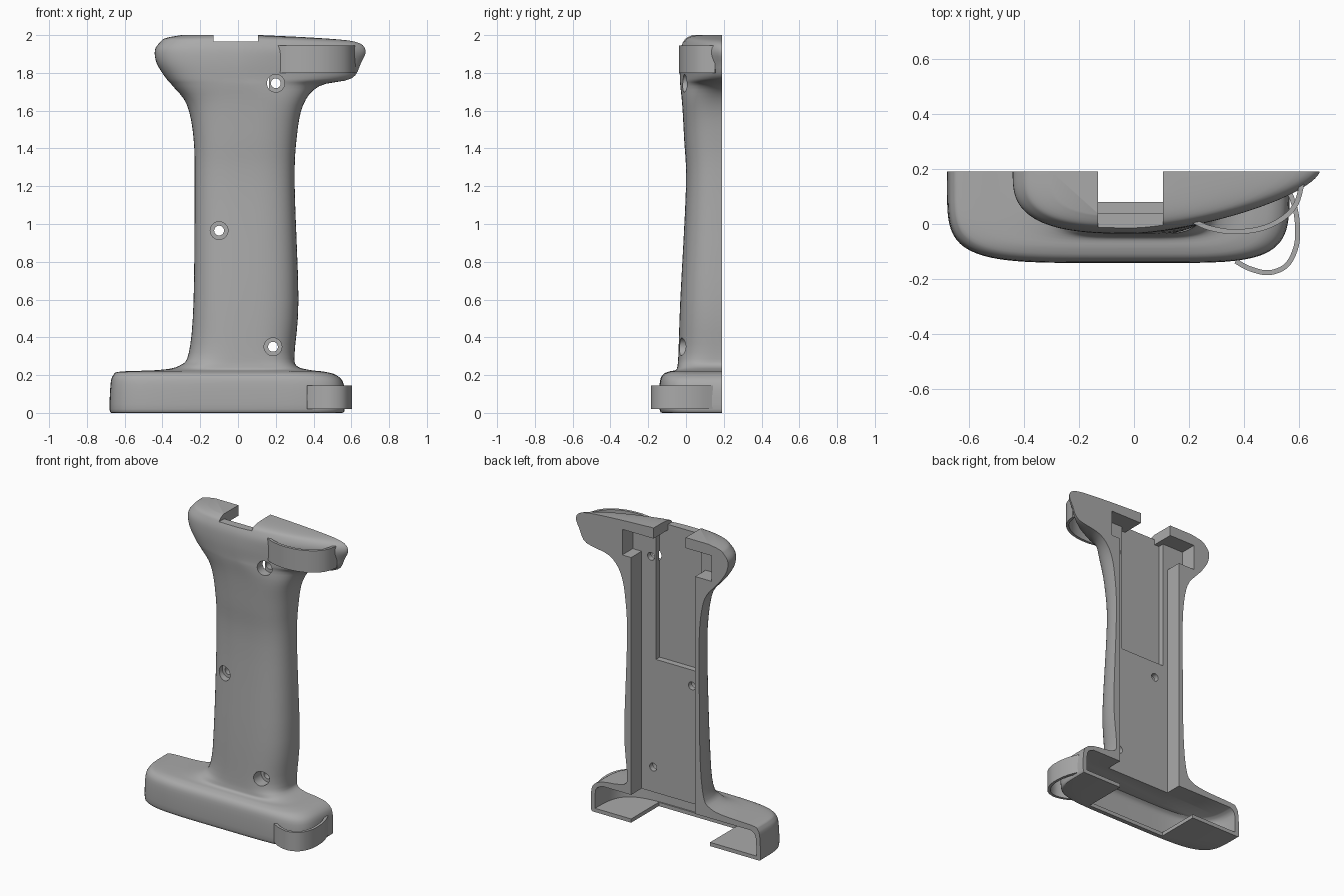
import bpy, bmesh, math
from mathutils import Vector

old = bpy.data.objects.get("Cube")
if old:
    bpy.data.objects.remove(old, do_unlink=True)

grey = bpy.data.materials.new("matte_grey")
grey.use_nodes = True
colour = (.4, .4, .4, 1)
grey.diffuse_color = colour
grey.node_tree.nodes["Principled BSDF"].inputs["Base Color"].default_value = colour

BACK = .19


def make_object(name, bm):
    bm.normal_update()
    bmesh.ops.recalc_face_normals(bm, faces=bm.faces)
    mesh = bpy.data.meshes.new(name)
    bm.to_mesh(mesh)
    bm.free()
    mesh.materials.append(grey)
    obj = bpy.data.objects.new(name, mesh)
    bpy.context.collection.objects.link(obj)
    return obj


def smooth(obj, degrees=35):
    obj.data.shade_smooth()
    obj.data.set_sharp_from_angle(angle=math.radians(degrees))


def apply_modifier(obj, modifier):
    bpy.context.view_layer.objects.active = obj
    bpy.ops.object.modifier_apply(modifier=modifier.name)


def spline(points, steps):
    """Catmull-Rom curve through tuples of any length."""
    padded = [points[0], *points, points[-1]]
    result = []
    for a, b, c, d in zip(padded, padded[1:], padded[2:], padded[3:]):
        for i in range(steps):
            t = i / steps
            result.append([q + t / 2 * (r - p + t * (2 * p - 5 * q + 4 * r - s
                           + t * (3 * (q - r) + s - p)))
                           for p, q, r, s in zip(a, b, c, d)])
    return result + [list(points[-1])]


def loft(name, rings, back=BACK, steps=4, segments=48):
    """Skin half superellipses with a flat back.
    Each ring: height, right edge, centre, left edge, front, two roundness exponents."""
    bm = bmesh.new()
    loops = []
    for z, low, centre, high, front, n_low, n_high in spline(rings, steps):
        loop = []
        for i in range(segments + 1):
            angle = math.pi * i / segments
            c, s = -math.cos(angle), max(math.sin(angle), 0)
            n, reach = (n_low, centre - low) if c < 0 else (n_high, high - centre)
            x = centre + math.copysign(abs(c) ** (2 / n), c) * reach
            y = back - (back - front) * (s ** (2 / n) if 0 < i < segments else 0)
            loop.append(bm.verts.new((x, y, z)))
        loops.append(loop)
    for lower, upper in zip(loops, loops[1:]):
        for i in range(len(lower)):
            j = (i + 1) % len(lower)
            bm.faces.new((lower[i], lower[j], upper[j], upper[i]))
    bm.faces.new(loops[0])
    bm.faces.new(loops[-1])
    return make_object(name, bm)


def box(name, x, y, z):
    bm = bmesh.new()
    bmesh.ops.create_cube(bm, size=1)
    for v in bm.verts:
        v.co = [lo + (k + .5) * (hi - lo) for k, (lo, hi) in zip(v.co, (x, y, z))]
    return make_object(name, bm)


def drill(name, x, z, radius, front, rear):
    bm = bmesh.new()
    bmesh.ops.create_cone(bm, cap_ends=True, segments=32, radius1=radius,
                          radius2=radius, depth=rear - front)
    for v in bm.verts:
        across, up, along = v.co
        v.co = (x + across, (front + rear) / 2 + along, z - up)
    return make_object(name, bm)


def cut(target, cutter):
    cutter.hide_render = True
    modifier = target.modifiers.new("cut", "BOOLEAN")
    modifier.operation = "DIFFERENCE"
    modifier.solver = "EXACT"
    modifier.object = cutter
    apply_modifier(target, modifier)
    bpy.data.objects.remove(cutter, do_unlink=True)


# Handle shell: foot, waisted grip and flared head
body = loft("handle_shell", [
    (0, -.67, 0, .55, -.125, 5, 5),
    (.02, -.68, 0, .565, -.14, 5, 5),
    (.15, -.675, 0, .56, -.14, 5, 5),
    (.2, -.66, 0, .52, -.125, 5, 5),
    (.219, -.62, 0, .45, -.09, 5, 5),
    (.227, -.42, 0, .38, -.055, 4, 4),
    (.25, -.31, .03, .31, -.045, 4, 4),
    (.32, -.26, .03, .3, -.04, 3, 3),
    (.6, -.235, .03, .32, -.03, 3, 3),
    (1.2, -.23, .03, .3, 0, 3, 3),
    (1.45, -.235, .03, .31, -.01, 3, 3),
    (1.63, -.27, .03, .345, -.02, 3, 3),
    (1.73, -.345, .02, .43, -.03, 3, 2),
    (1.77, -.38, 0, .6, -.032, 3, 1.6),
    (1.85, -.43, 0, .65, -.035, 3, 1.5),
    (1.92, -.44, 0, .675, -.03, 3, 1.5),
    (1.965, -.41, 0, .62, -.015, 3, 1.5),
    (1.985, -.38, 0, .42, 0, 3, 1.7),
    (2, -.3, 0, .12, .03, 3, 2)])

# Hollows opened from the back
rear = .3
cut(body, box("grip_pocket", (-.2, .27), (.08, rear), (.1, 1.8)))
cut(body, box("head_pocket", (-.32, .335), (.08, rear), (1.76, 1.93)))
cut(body, box("cable_channel", (-.165, .165), (.04, rear), (1.07, 1.93)))
cut(body, box("cable_exit", (-.13, .105), (.04, rear), (1.9, 2.1)))
cut(body, box("top_notch", (-.13, .105), (-rear, rear), (1.967, 2.1)))
cut(body, loft("foot_cavity", [
    (.025, -.65, 0, .535, -.11, 5, 5),
    (.15, -.645, 0, .53, -.11, 5, 5),
    (.185, -.61, 0, .48, -.085, 5, 5)], back=rear))
cut(body, box("floor_gap", (-.31, .27), (-.1, rear), (-.1, .1)))

# Countersunk screw holes
for x, z in ((.2, 1.745), (-.1, .965), (.185, .35)):
    cut(body, drill("screw_recess", x, z, .047, -rear, .045))
    cut(body, drill("screw_hole", x, z, .026, -rear, rear))
smooth(body)


# Thin strap loops on the left side
def strap(name, path, bottom, top):
    bm = bmesh.new()
    columns = [[bm.verts.new(Vector((x, y, z))) for z in (bottom, top)]
               for x, y in spline(path, 6)]
    for a, b in zip(columns, columns[1:]):
        bm.faces.new((a[0], b[0], b[1], a[1]))
    obj = make_object(name, bm)
    modifier = obj.modifiers.new("thickness", "SOLIDIFY")
    modifier.thickness = .018
    modifier.offset = 0
    apply_modifier(obj, modifier)
    smooth(obj)


strap("foot_strap", [(.37, -.135), (.42, -.162), (.49, -.177), (.555, -.15),
                     (.59, -.08), (.594, 0), (.582, .07), (.555, .14)], .02, .145)
strap("head_strap", [(.21, .015), (.27, -.013), (.36, -.028), (.46, -.017),
                     (.54, .02), (.59, .075), (.612, .155)], 1.8, 1.945)
